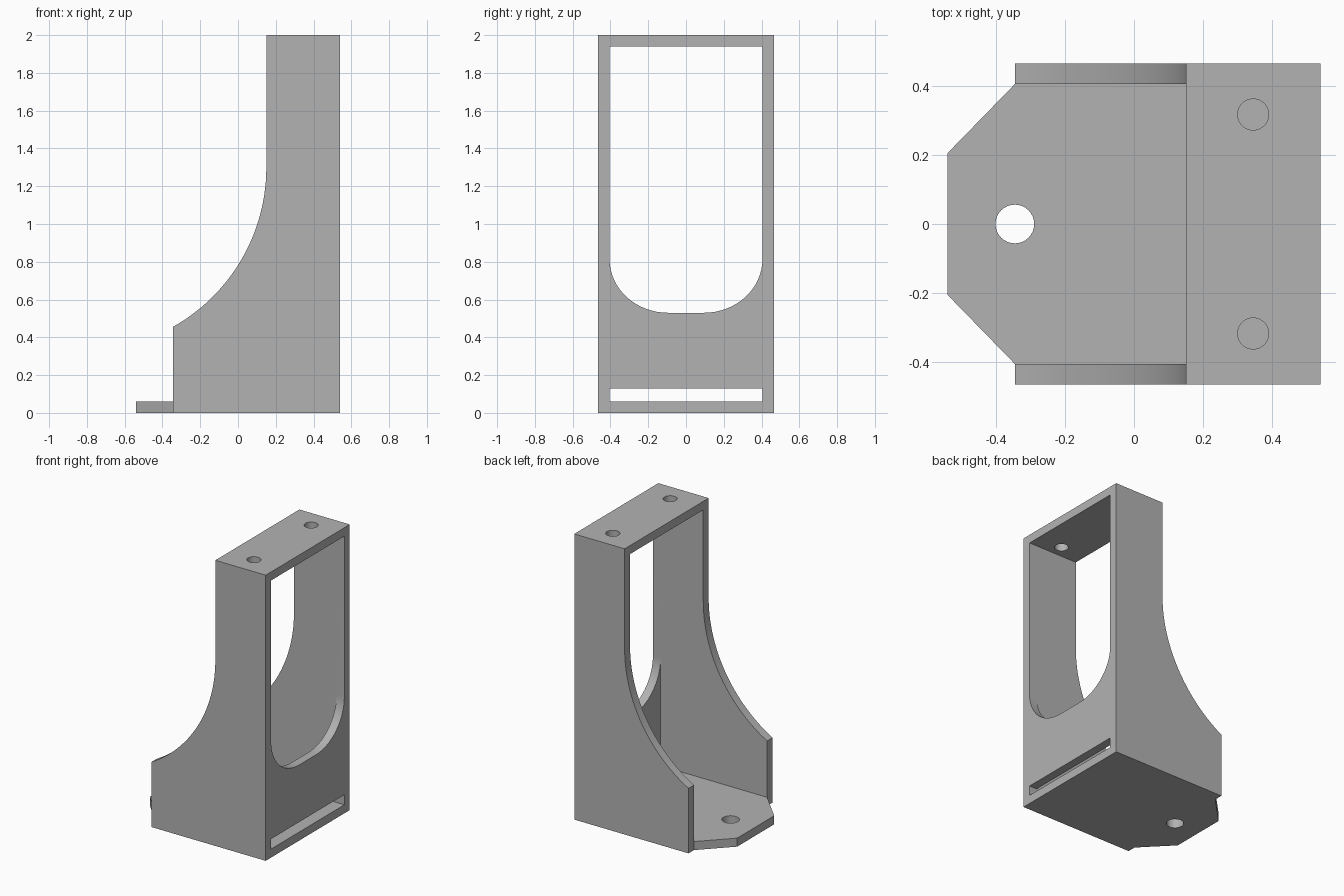
import bpy, bmesh
from math import sin, cos, pi, atan2, hypot
from mathutils import Vector

cube = bpy.data.objects.get("Cube")
if cube:
    bpy.data.objects.remove(cube)

WALL = 0.06              # sheet thickness
HALF_Y = 0.465           # half width of the bracket
IN_Y = HALF_Y - WALL     # half width of the inside
BACK, TAB, FRONT, NECK = 0.54, -0.54, -0.345, 0.15
TOP = 2.0

grey = bpy.data.materials.new("plain grey")
grey.use_nodes = True
grey.diffuse_color = (0.45, 0.45, 0.45, 1)
grey.node_tree.nodes["Principled BSDF"].inputs["Base Color"].default_value = grey.diffuse_color


def prism(name, outline, axis, start, end):
    """Extrude a 2D outline along an axis between two positions."""
    def place(p):
        co = list(p)
        co.insert(axis, start)
        return Vector(co)
    bm = bmesh.new()
    face = bm.faces.new([bm.verts.new(place(p)) for p in outline])
    grown = bmesh.ops.extrude_face_region(bm, geom=[face])["geom"]
    offset = Vector((0, 0, 0))
    offset[axis] = end - start
    bmesh.ops.translate(bm, vec=offset,
                        verts=[v for v in grown if isinstance(v, bmesh.types.BMVert)])
    bmesh.ops.recalc_face_normals(bm, faces=bm.faces)
    mesh = bpy.data.meshes.new(name)
    bm.to_mesh(mesh)
    bm.free()
    mesh.materials.append(grey)
    ob = bpy.data.objects.new(name, mesh)
    bpy.context.collection.objects.link(ob)
    return ob


def arc(cx, cy, rx, ry, a0, a1, n):
    return [(cx + rx * cos(a0 + (a1 - a0) * i / n),
             cy + ry * sin(a0 + (a1 - a0) * i / n)) for i in range(n + 1)]


def rect(x0, x1, y0, y1):
    return [(x0, y0), (x1, y0), (x1, y1), (x0, y1)]


def combine(target, tool, operation):
    """Apply a boolean and remove the tool."""
    mod = target.modifiers.new("cut", "BOOLEAN")
    mod.operation, mod.solver, mod.object = operation, "EXACT", tool
    bpy.context.view_layer.objects.active = target
    bpy.ops.object.modifier_apply(modifier=mod.name)
    bpy.data.objects.remove(tool)


# Body: side silhouette with a concave sweep, extruded across the width
bend_z, lip_z = 1.3, 0.455
run, rise = NECK - FRONT, bend_z - lip_z
radius = (run ** 2 + rise ** 2) / (2 * run)
centre = NECK - radius
sweep = arc(centre, bend_z, radius, radius, atan2(lip_z - bend_z, FRONT - centre), 0, 28)
silhouette = [(BACK, 0), (BACK, TOP), (NECK, TOP)] + sweep[::-1] + [(FRONT, 0)]
bracket = prism("bracket", silhouette, 1, -HALF_Y, HALF_Y)

# Hollow between the side walls, base, top plate and back wall
hollow = prism("hollow", rect(-1, BACK - WALL, WALL, TOP - WALL), 1, -IN_Y, IN_Y)
combine(bracket, hollow, "DIFFERENCE")

# Tapered mounting tab continuing the base
tab_outline = [(TAB, -0.205), (FRONT, -IN_Y), (0, -IN_Y), (0, IN_Y), (FRONT, IN_Y), (TAB, 0.205)]
combine(bracket, prism("tab", tab_outline, 2, 0, WALL), "UNION")

# Back window with a rounded bottom
ry, rz, sill = 0.31, 0.285, 0.53
low_right = arc(IN_Y - ry, sill + rz, ry, rz, -pi / 2, 0, 16)
low_left = [(-y, z) for y, z in reversed(low_right)]
window = low_left + low_right + [(IN_Y, TOP - WALL), (-IN_Y, TOP - WALL)]
combine(bracket, prism("window", window, 0, BACK - 0.1, BACK + 0.1), "DIFFERENCE")

# Slot along the foot of the back wall
slot = prism("slot", rect(-IN_Y, IN_Y, WALL, 0.13), 0, BACK - 0.1, BACK + 0.1)
combine(bracket, slot, "DIFFERENCE")

# Screw holes: one in the tab, two in the top plate
for x, y, z, r in ((FRONT, 0, 0, 0.056), (0.345, 0.317, TOP, 0.045), (0.345, -0.317, TOP, 0.045)):
    circle = arc(x, y, r, r, 0, 2 * pi, 32)[:-1]
    combine(bracket, prism("hole", circle, 2, z - 0.2, z + 0.2), "DIFFERENCE")

# Smooth the curves while keeping the corners crisp
bpy.ops.object.select_all(action="DESELECT")
bracket.select_set(True)
bpy.context.view_layer.objects.active = bracket
bpy.ops.object.shade_smooth_by_angle(angle=pi / 7)
